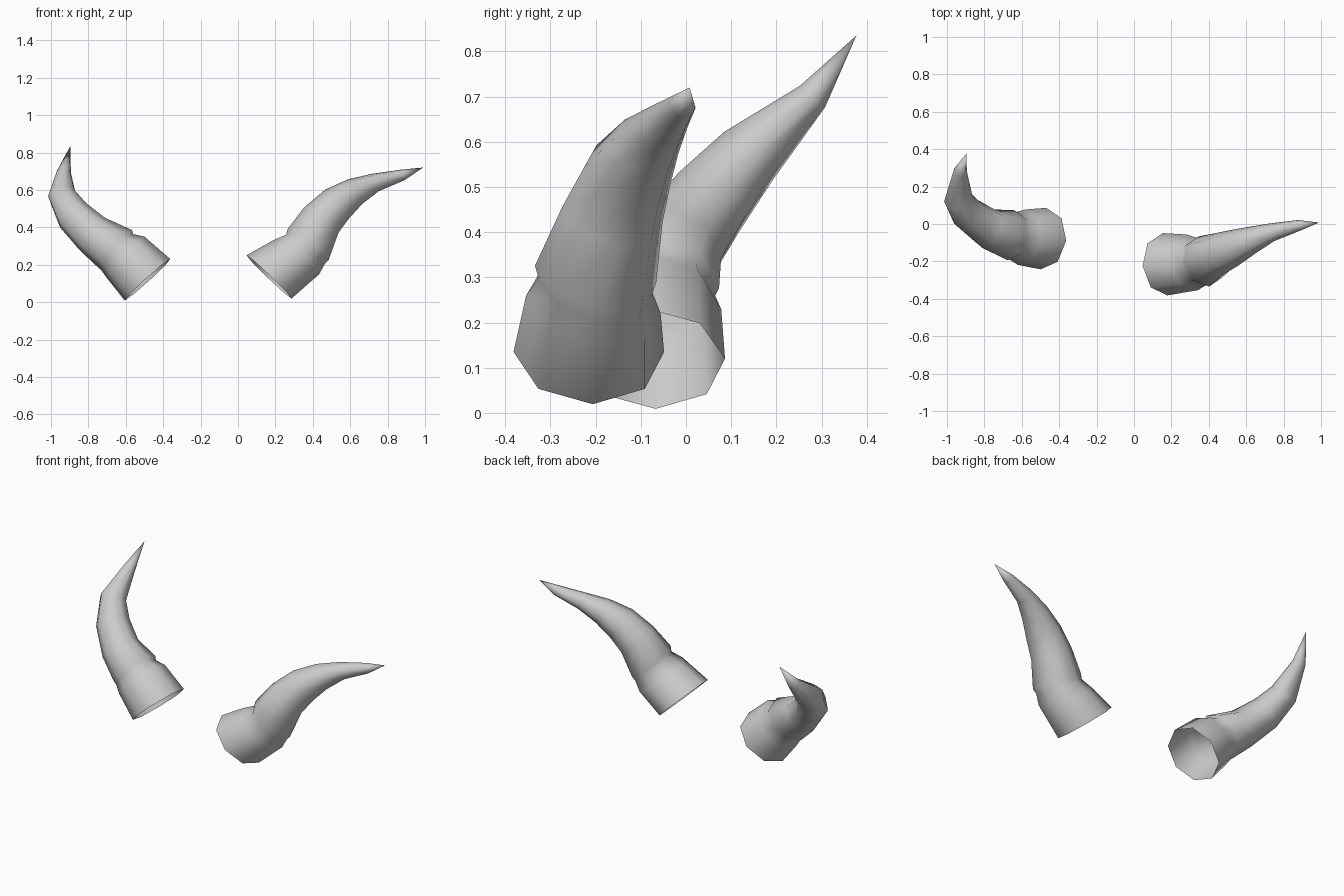
import bpy
import bmesh
from math import cos, sin, pi
from mathutils import Vector

cube = bpy.data.objects.get("Cube")
if cube:
    bpy.data.objects.remove(cube, do_unlink=True)

SIDES = 8

horn_grey = bpy.data.materials.new("horn_grey")
horn_grey.use_nodes = True
GREY = (0.6, 0.6, 0.6, 1)
horn_grey.diffuse_color = GREY
horn_grey.node_tree.nodes["Principled BSDF"].inputs["Base Color"].default_value = GREY


def build_horn(name, rings, tip, cuff_dir, neck_dir):
    """Loft octagonal rings (x, y, z, radius) along a bent path, open at the base."""
    centres = [Vector(r[:3]) for r in rings] + [Vector(tip)]
    # The cuff and neck rings have their own tilt; the others follow the path
    normals = [Vector(cuff_dir)] + [Vector(neck_dir)] * 3
    normals += [centres[i + 1] - centres[i - 1] for i in range(len(normals), len(rings))]

    bm = bmesh.new()
    up = Vector((0, 0, 1))
    loops = []
    for centre, normal, ring in zip(centres, normals, rings):
        n = normal.normalized()
        up = (up - n * up.dot(n)).normalized()
        side = n.cross(up)
        angles = [2 * pi * k / SIDES for k in range(SIDES)]
        loops.append([bm.verts.new(centre + ring[3] * (up * cos(a) + side * sin(a)))
                      for a in angles])

    # Walls between neighbouring rings
    for lower, upper in zip(loops, loops[1:]):
        for k in range(SIDES):
            j = (k + 1) % SIDES
            bm.faces.new((lower[k], lower[j], upper[j], upper[k]))
    # Pointed end
    point = bm.verts.new(tip)
    for k in range(SIDES):
        bm.faces.new((loops[-1][k], loops[-1][(k + 1) % SIDES], point))

    for face in bm.faces:
        face.smooth = True
    mesh = bpy.data.meshes.new(name)
    bm.to_mesh(mesh)
    bm.free()
    mesh.materials.append(horn_grey)
    horn = bpy.data.objects.new(name, mesh)
    bpy.context.collection.objects.link(horn)
    return horn


# Rings run: cuff opening, cuff shoulder, groove, horn root, then up the horn
build_horn("left_horn", [
    (0.166, -0.215, 0.135, 0.167),
    (0.312, -0.205, 0.24, 0.153),
    (0.361, -0.2, 0.282, 0.13),
    (0.375, -0.2, 0.308, 0.138),
    (0.445, -0.163, 0.438, 0.115),
    (0.53, -0.13, 0.525, 0.1),
    (0.626, -0.088, 0.591, 0.076),
    (0.735, -0.045, 0.64, 0.05),
    (0.88, -0.008, 0.68, 0.03),
], (0.99, 0.008, 0.72), (0.69, 0.05, 0.72), (0.58, 0.22, 0.79))

build_horn("right_horn", [
    (-0.484, -0.078, 0.12, 0.165),
    (-0.6, -0.07, 0.239, 0.15),
    (-0.646, -0.063, 0.268, 0.129),
    (-0.658, -0.06, 0.286, 0.135),
    (-0.778, -0.025, 0.364, 0.11),
    (-0.882, 0.05, 0.465, 0.096),
    (-0.94, 0.137, 0.567, 0.077),
    (-0.93, 0.28, 0.7, 0.037),
], (-0.896, 0.377, 0.835), (-0.67, 0.06, 0.74), (-0.72, 0.15, 0.66))
